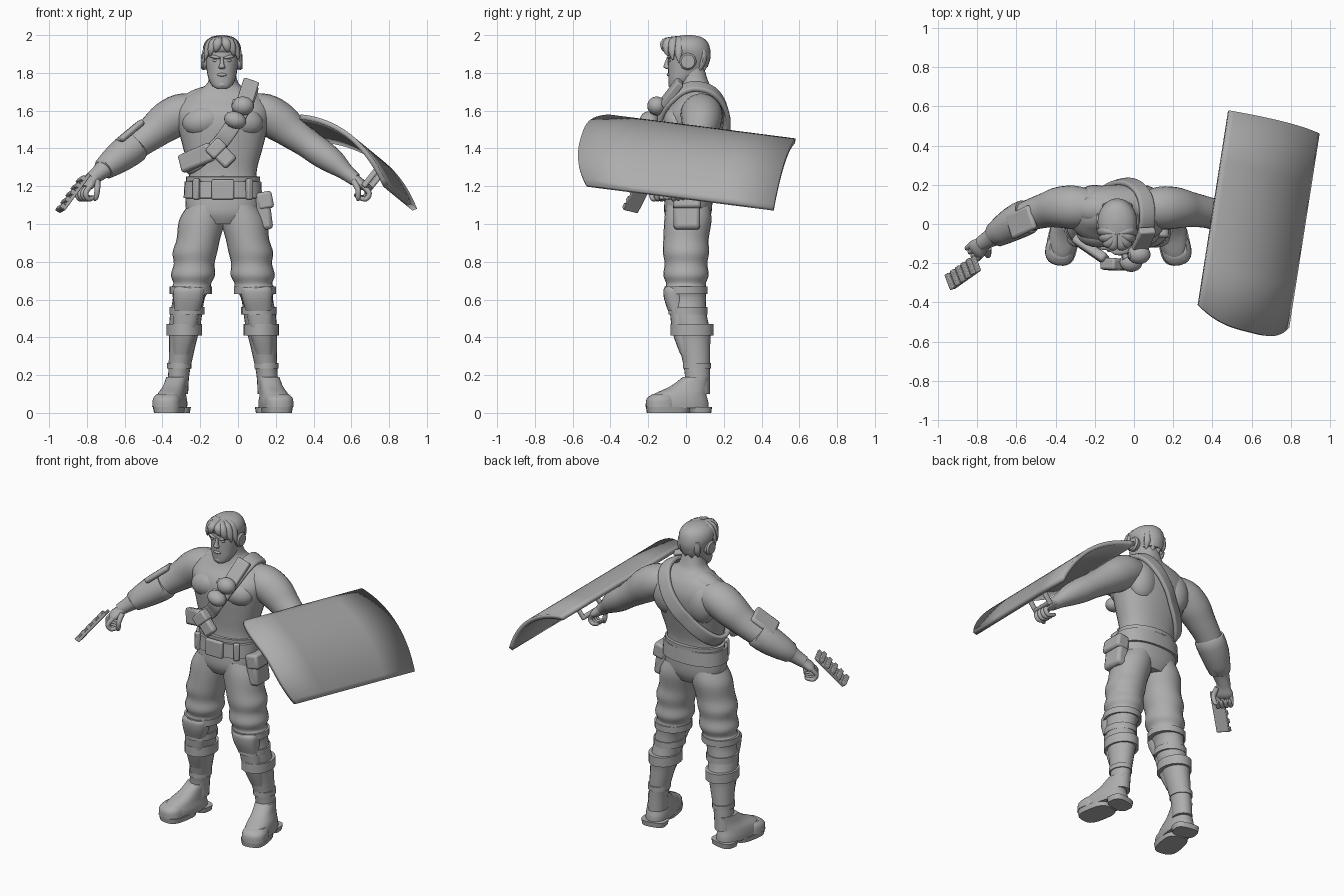
import bpy, bmesh, math
from mathutils import Vector, Matrix

if "Cube" in bpy.data.objects:
    bpy.data.objects.remove(bpy.data.objects["Cube"], do_unlink=True)

grey = bpy.data.materials.new("plain_grey")
grey.use_nodes = True
grey.diffuse_color = (0.42, 0.42, 0.42, 1)
grey.node_tree.nodes["Principled BSDF"].inputs["Base Color"].default_value = grey.diffuse_color
MID = -0.08  # body centre in x


def finish(name, bm, angle=40, bevel=0):
    bmesh.ops.recalc_face_normals(bm, faces=bm.faces)
    me = bpy.data.meshes.new(name)
    bm.to_mesh(me)
    bm.free()
    me.materials.append(grey)
    ob = bpy.data.objects.new(name, me)
    bpy.context.collection.objects.link(ob)
    if bevel:
        m = ob.modifiers.new("bevel", "BEVEL")
        m.width, m.segments = bevel, 2
    bpy.ops.object.select_all(action="DESELECT")
    ob.select_set(True)
    bpy.context.view_layer.objects.active = ob
    bpy.ops.object.shade_smooth_by_angle(angle=math.radians(angle))
    return ob


def spline(pts, steps, closed=False):
    """Catmull-Rom through tuples of any length."""
    n, out = len(pts), []
    get = (lambda i: pts[i % n]) if closed else (lambda i: pts[max(0, min(n - 1, i))])
    for i in range(n if closed else n - 1):
        for s in range(steps):
            t = s / steps
            out.append(tuple(0.5 * (2 * b + (c - a) * t + (2 * a - 5 * b + 4 * c - d) * t * t
                                    + (3 * b - a - 3 * c + d) * t ** 3)
                             for a, b, c, d in zip(get(i - 1), get(i), get(i + 1), get(i + 2))))
    return out if closed else out + [tuple(pts[-1])]


def tube(name, pts, ref=(0, 0, 1), flat=False, power=2, sides=20, steps=4, closed=False, yaw=0):
    """Loft of rounded sections (x, y, z, ra, rb); flat keeps the sections level."""
    pts = spline(pts, steps, closed) if steps > 1 else pts
    n, bm, rings = len(pts), bmesh.new(), []
    for i, p in enumerate(pts):
        o = Vector(p[:3])
        if flat:
            a, b = Vector((math.cos(yaw), math.sin(yaw), 0)), Vector((-math.sin(yaw), math.cos(yaw), 0))
        else:
            lo, hi = ((i - 1) % n, (i + 1) % n) if closed else (max(i - 1, 0), min(i + 1, n - 1))
            t = (Vector(pts[hi][:3]) - Vector(pts[lo][:3])).normalized()
            a = t.cross(ref(o) if callable(ref) else Vector(ref)).normalized()
            b = a.cross(t)
        ring = []
        for k in range(sides):
            c, s = math.cos(math.tau * k / sides), math.sin(math.tau * k / sides)
            c, s = (math.copysign(abs(v) ** (2 / power), v) for v in (c, s))
            ring.append(bm.verts.new(o + a * c * p[3] + b * s * p[4]))
        rings.append(ring)
    for i in range(n if closed else n - 1):
        r, q = rings[i], rings[(i + 1) % n]
        for k in range(sides):
            j = (k + 1) % sides
            bm.faces.new((r[k], r[j], q[j], q[k]))
    if not closed:
        bm.faces.new(rings[0])
        bm.faces.new(rings[-1])
    return finish(name, bm)


def beam(name, p0, p1, width, thick, ref=(0, -1, 0), bevel=0.008):
    p0, p1 = Vector(p0), Vector(p1)
    t = (p1 - p0).normalized()
    a = t.cross(Vector(ref)).normalized()
    b = a.cross(t)
    m = Matrix((a * width, b * thick, p1 - p0)).transposed().to_4x4()
    m.translation = (p0 + p1) / 2
    bm = bmesh.new()
    bmesh.ops.create_cube(bm, size=1, matrix=m)
    return finish(name, bm, bevel=bevel)


def ball(name, loc, size, rot=(0, 0, 0)):
    from mathutils import Euler
    bm = bmesh.new()
    m = Matrix.LocRotScale(Vector(loc), Euler(rot), Vector(size))
    bmesh.ops.create_uvsphere(bm, u_segments=20, v_segments=12, radius=1, matrix=m)
    return finish(name, bm)


def both(pts, s):
    """Right side as given (s=-1), left side mirrored about the body centre."""
    return pts if s < 0 else [(2 * MID - p[0],) + tuple(p[1:]) for p in pts]


# Torso, neck and chest
torso = tube("torso", [(MID, .01, 1.0, .12, .10), (MID, .01, 1.06, .19, .125), (MID, .015, 1.16, .195, .125),
                       (MID, .02, 1.27, .178, .115), (MID, .03, 1.40, .21, .135), (MID, .04, 1.52, .24, .155),
                       (MID, .05, 1.60, .25, .15), (MID, .065, 1.665, .21, .115), (MID, .06, 1.71, .13, .09),
                       (MID, .045, 1.75, .08, .075), (MID, .025, 1.83, .065, .07)], flat=True, power=2.3, sides=32)
for s in (-1, 1):
    ball("chest_muscle", (MID + s * .1, -.045, 1.545), (.115, .075, .08), (0, s * .2, 0))
    ball("back_muscle", (MID + s * .12, .12, 1.55), (.1, .08, .13))
    ball("trapezius", (MID + s * .12, .075, 1.665), (.13, .07, .055), (0, s * .35, 0))
tube("shirt_hem", [(MID, .02, z, r, r - .065) for z, r in ((1.225, .195), (1.25, .196), (1.255, .17))],
     flat=True, steps=1, sides=32)

# Belt, buckle and hip pouch
tube("belt", [(MID, .015, z, r, r - .07) for z, r in ((1.135, .18), (1.137, .208), (1.225, .203), (1.228, .17))],
     flat=True, power=2.3, sides=32, steps=1)
beam("buckle", (MID, -.127, 1.13), (MID, -.127, 1.235), .12, .03)
for x in (-.22, .06):
    beam("belt_loop", (x, -.10, 1.13), (x, -.10, 1.24), .035, .03, ref=(x - MID, -.2, 0))
beam("hip_pouch", (.15, .005, .97), (.125, .005, 1.16), .14, .075, ref=(1, 0, 0), bevel=.02)
beam("pouch_flap", (.151, .005, 1.08), (.133, .005, 1.17), .148, .085, ref=(1, 0, 0), bevel=.015)

# Legs, knee guards and boots
for s in (-1, 1):
    tube("trouser_leg", both([(-.165, .01, 1.1, .10, .115), (-.19, .01, 1.02, .122, .125), (-.21, .0, .92, .115, .12),
                              (-.228, .0, .85, .118, .122), (-.232, .0, .79, .108, .113), (-.238, .0, .73, .117, .12),
                              (-.242, .0, .685, .1, .105), (-.25, .0, .655, .107, .11), (-.26, .005, .61, .085, .1),
                              (-.275, .015, .52, .085, .095), (-.285, .035, .43, .082, .095)], s), flat=True, sides=24)
    tube("boot_shaft", both([(-.283, .035, .46, .088, .11), (-.29, .04, .40, .076, .09), (-.302, .052, .30, .064, .076),
                             (-.314, .06, .2, .056, .066), (-.32, .06, .1, .056, .066)], s), flat=True)
    yaw = s * .18
    tube("boot_foot", both([(-.352, -.04, .025, .076, .163), (-.352, -.042, .06, .077, .162),
                            (-.35, -.03, .1, .07, .14), (-.335, .015, .14, .06, .1),
                            (-.322, .053, .19, .056, .07)], s), flat=True, power=2.4, yaw=yaw, sides=24)
    for part, y, x, ry in (("front_sole", -.095, -.365, .112), ("heel", .075, -.33, .055)):
        tube(part, both([(x, y, 0, .074, ry), (x, y, .032, .08, ry + .004)], s), flat=True, power=3, steps=1, yaw=yaw)
    tube("toe_cap", both([(-.376, -.13, .03, .077, .083), (-.376, -.13, .075, .073, .078),
                          (-.374, -.12, .1, .055, .055)], s), flat=True, power=2.4, yaw=yaw)
    for part, x, y, z, h, rx, ry in (("knee_strap", -.25, 0, .65, .02, .112, .115),
                                     ("shin_band", -.284, .032, .44, .03, .094, .114),
                                     ("thigh_strap", -.27, .01, .54, .02, .093, .103),
                                     ("ankle_strap", -.311, .058, .25, .015, .064, .075)):
        tube(part, both([(x, y, z - h, rx - .025, ry - .025), (x, y, z - h, rx, ry),
                         (x, y, z + h, rx, ry), (x, y, z + h, rx - .025, ry - .025)], s), flat=True, steps=1)
    tube("knee_pad", both([(-.255, -.055, .67, .075, .05), (-.258, -.06, .65, .085, .06), (-.262, -.06, .6, .08, .055),
                           (-.27, -.045, .54, .07, .05)], s), flat=True, power=2.6)
    tube("shin_guard", both([(-.275, -.035, .53, .07, .05), (-.285, -.01, .42, .062, .06),
                             (-.3, .02, .31, .045, .05)], s), flat=True, power=2.6)

# Arms
right_arm = [(-.2, .08, 1.6, .09, .09), (-.3, .085, 1.585, .11, .105), (-.38, .085, 1.54, .105, .105),
             (-.45, .07, 1.485, .09, .09), (-.53, .045, 1.425, .08, .077), (-.6, .01, 1.375, .078, .075),
             (-.67, -.03, 1.325, .068, .064), (-.73, -.07, 1.275, .048, .044), (-.78, -.1, 1.235, .038, .036)]
left_arm = [(2 * MID - p[0], .035 + p[1] * .55, *p[2:]) for p in right_arm]
tube("right_arm", right_arm, sides=24)
tube("left_arm", left_arm, sides=24)

# Forearm guard
tube("forearm_guard", [(-.545, .038, 1.415, .07, .07), (-.547, .037, 1.413, .09, .088), (-.62, -.0, 1.36, .087, .084),
                       (-.71, -.058, 1.292, .064, .06), (-.712, -.06, 1.29, .045, .045)], steps=2)
beam("elbow_plate", (-.635, -.02, 1.435), (-.515, .04, 1.535), .13, .035, ref=(-.6, 0, .8), bevel=.015)


def hand(side, wrist, d, w):
    """Palm plus four curled fingers and a thumb."""
    wrist, d, w = Vector(wrist), Vector(d).normalized(), Vector(w).normalized()
    n = d.cross(w).normalized()
    n = n if n.z > 0 else -n
    at = lambda f, k, u, r: (*(wrist + d * f + w * k + n * u), r, r)
    tube(side + "_palm", [(*(wrist + d * f), a, b) for f, a, b in
                          ((-.03, .036, .034), (.02, .042, .03), (.06, .052, .028), (.085, .045, .018))], ref=n)
    for i in range(4):
        k = (i - 1.5) * .025
        tube(side + "_finger", [at(.07, k, 0, .014), at(.115, k, -.01, .014), at(.12, k, -.045, .013),
                                at(.085, k, -.062, .011), at(.07, k, -.06, .006)], ref=w, sides=10)
    tube(side + "_thumb", [at(.01, .035, -.01, .017), at(.05, .06, -.03, .015), at(.08, .05, -.065, .013),
                           at(.09, .035, -.075, .006)], ref=w, sides=10)


hand("right_hand", (-.765, -.095, 1.24), (-.5, -.45, -.5), (.6, -.8, 0))
hand("left_hand", (.605, -.015, 1.245), (.65, -.1, -.5), (.15, -.98, -.12))

# Ridged grip held in the right hand
top, end, up = Vector((-.8, -.2, 1.255)), Vector((-.935, -.295, 1.07)), Vector((-.21, -.04, .17))
beam("ridged_grip", top, end, .085, .018, ref=up, bevel=.004)
for i in range(5):
    p = top.lerp(end, .1 + i * .2)
    beam("grip_ridge", p + up * .05, p + up * .05 + (end - top) * .11, .085, .022, ref=up, bevel=.004)

# Curved shield
corner, long, wide = Vector((.33, -.41, 1.58)), Vector((.155, .99, -.127)), Vector((.463, -.118, -.372))
out = -long.cross(wide).normalized()
bm = bmesh.new()
rows = []
for i in range(25):
    u = i / 24
    base = corner + wide * u + out * .34 * u * (1 - u)
    tip = .085 * (1 - abs(2 * u - 1) ** 3)
    rows.append([bm.verts.new(base + long * (v * (1 + tip) - tip)) for v in (0, .25, .5, .75, 1)])
for a, b in zip(rows, rows[1:]):
    for k in range(4):
        bm.faces.new((a[k], a[k + 1], b[k + 1], b[k]))
shield = finish("shield", bm)
solid = shield.modifiers.new("thickness", "SOLIDIFY")
solid.thickness = .026
solid.offset = -1 if shield.data.polygons[40].normal.dot(out) > 0 else 1
grip = Vector((.685, -.02, 1.2))
tube("shield_handle", [(*(grip + long * k), .015, .015) for k in (-.08, .08)], steps=1, sides=12)
for k in (-.08, .08):
    beam("handle_bracket", grip + long * k - out * .015, grip + long * k + out * .14, .03, .02, ref=long)

# Chest strap laid on the torso surface
bpy.context.view_layer.update()
path = [(-.27, .0, 1.3), (-.21, -.12, 1.34), (-.1, -.16, 1.42), (-.01, -.16, 1.55), (.05, -.1, 1.67), (.075, .03, 1.74),
        (.05, .15, 1.7), (-.03, .22, 1.58), (-.14, .2, 1.44), (-.25, .1, 1.32)]
strap = []
for p in spline(path, 3, True):
    hit, pos, nrm, _ = torso.closest_point_on_mesh(Vector(p))
    lift = .5 if p[2] > 1.45 else .9
    strap.append((*Vector(p).lerp(pos + nrm * .012, lift), .042, .014))
tube("chest_strap", strap, ref=lambda o: o - Vector((MID, .04, 1.45)), power=5, steps=2, closed=True)

# Gear on the strap
beam("shoulder_pouch", (.03, -.125, 1.63), (.07, -.03, 1.755), .085, .04, ref=(.2, -.8, .5))
ball("upper_grenade", (.025, -.155, 1.625), (.06, .05, .05))
ball("lower_grenade", (-.015, -.195, 1.55), (.06, .05, .045), (0, .3, 0))
for x, y, z in ((-.03, -.16, 1.645), (-.06, -.17, 1.575)):
    tube("grenade_pin", [(x, y, z, .018, .018), (x + .05, y, z - .01, .018, .018)], steps=1, sides=10)
beam("side_pouch", (-.3, -.075, 1.315), (-.14, -.185, 1.385), .1, .05, ref=(-.5, -.8, .1), bevel=.015)
beam("front_pouch", (-.125, -.2, 1.41), (-.035, -.215, 1.32), .085, .05, bevel=.015)
beam("front_pouch_flap", (-.14, -.202, 1.425), (-.09, -.208, 1.375), .1, .06, bevel=.012)

# Head and face
tube("head", [(MID - .005, y, z, rx, ry) for y, z, rx, ry in
              ((-.06, 1.715, .025, .022), (-.045, 1.73, .05, .045), (-.025, 1.765, .07, .068), (-.005, 1.81, .08, .09),
               (.005, 1.87, .088, .1), (.01, 1.93, .088, .1), (.01, 1.975, .06, .07))],
     flat=True, power=2.2, sides=24)
HX = MID - .005
tube("nose", [(HX, -.09, 1.885, .008, .01), (HX, -.1, 1.85, .011, .014), (HX, -.1, 1.83, .018, .018),
              (HX, -.09, 1.82, .012, .01)], flat=True, sides=12)
ball("lips", (HX, -.09, 1.79), (.026, .012, .009))
ball("chin", (HX, -.07, 1.738), (.03, .024, .022))
for s in (-1, 1):
    ball("brow", (HX + s * .04, -.084, 1.885), (.034, .014, .009), (0, s * -.2, s * .3))
    ball("eye", (HX + s * .036, -.084, 1.865), (.014, .008, .007))
    tube("ear_cup", [(HX + s * x, .01, 1.86, r, r) for x, r in ((.07, .038), (.1, .045), (.11, .036))],
         steps=1, ref=(0, 0, 1))
tube("headband", [(HX, .008, z, r, r + .012) for z, r in ((1.9, .07), (1.9, .094), (1.925, .094), (1.925, .07))],
     flat=True, steps=1, sides=24)

# Hair: cap, nape and swept fringe locks
tube("hair_cap", [(HX, y, z, rx, ry) for y, z, rx, ry in
                  ((.045, 1.83, .07, .07), (.03, 1.88, .09, .1), (.01, 1.925, .101, .118), (.005, 1.965, .088, .108),
                   (.01, 1.99, .055, .07), (.012, 2.0, .015, .02))], flat=True, sides=24)
for s in (-1, 1):
    for x, y, drop in ((.03, -.118, .035), (.058, -.105, .055), (.08, -.075, .075), (.09, -.04, .09)):
        tube("fringe_lock", [(HX + s * .01, -.05, 1.985, .012, .01), (HX + s * x * .7, y * .95, 1.965, .024, .018),
                             (HX + s * x, y, 1.95 - drop * .5, .02, .014),
                             (HX + s * x * 1.08, y * .92, 1.945 - drop, .004, .004)], ref=(s * x, y, .03), sides=10)
    for x, z in ((.02, 1.8), (.055, 1.815)):
        tube("nape_lock", [(HX + s * x, .09, 1.92, .02, .02), (HX + s * x, .11 - x * .4, 1.86, .024, .02),
                           (HX + s * x, .095 - x * .4, z, .006, .006)], ref=(0, 1, 0), sides=10)
